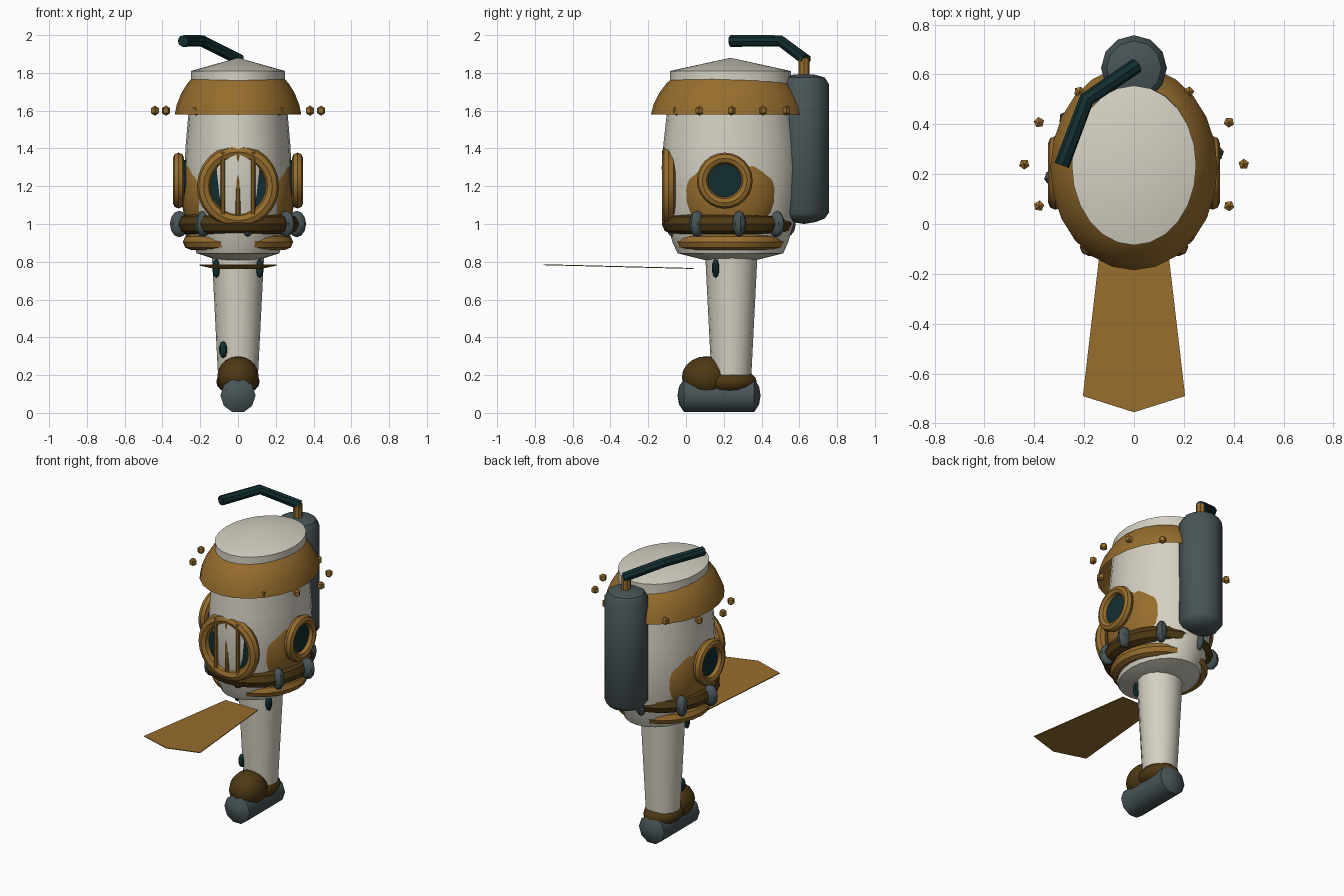
import bpy, bmesh, math
from mathutils import Matrix, Vector

if "Cube" in bpy.data.objects:
    bpy.data.objects.remove(bpy.data.objects["Cube"], do_unlink=True)


def material(name, rgb):
    m = bpy.data.materials.new(name)
    m.use_nodes = True
    m.diffuse_color = (*rgb, 1)
    m.node_tree.nodes["Principled BSDF"].inputs["Base Color"].default_value = (*rgb, 1)
    m.node_tree.nodes["Principled BSDF"].inputs["Roughness"].default_value = 0.8
    return m


CANVAS = material("pale canvas", (0.66, 0.63, 0.54))
BRASS = material("brass", (0.31, 0.155, 0.027))
LEAD = material("lead grey", (0.065, 0.09, 0.095))
TEAL = material("dark teal", (0.006, 0.027, 0.03))
LEATHER = material("brown leather", (0.075, 0.04, 0.007))

CY = 0.235  # depth of the body axis


def finish(obj, name, mat, smooth=True):
    obj.name = name
    obj.data.name = name
    obj.data.materials.clear()
    obj.data.materials.append(mat)
    if smooth:
        bpy.ops.object.select_all(action='DESELECT')
        obj.select_set(True)
        bpy.context.view_layer.objects.active = obj
        bpy.ops.object.shade_smooth_by_angle(angle=math.radians(40))
    return obj


def from_bmesh(bm, name, mat, smooth=True):
    me = bpy.data.meshes.new(name)
    bm.to_mesh(me)
    bm.free()
    obj = bpy.data.objects.new(name, me)
    bpy.context.collection.objects.link(obj)
    return finish(obj, name, mat, smooth)


def lathe(name, mat, profile, origin, scale=(1, 1), sides=24, axis='Z'):
    """Revolve (radius, height) points; axis Y lays the result along y."""
    bm = bmesh.new()
    rings = []
    for r, h in profile:
        count = sides if r > 0 else 1
        rings.append([bm.verts.new((r * scale[0] * math.cos(a), r * scale[1] * math.sin(a), h))
                      for a in (math.tau * i / sides for i in range(count))])
    for low, high in zip(rings, rings[1:]):
        for i in range(sides):
            j = (i + 1) % sides
            quad = [low[i % len(low)], low[j % len(low)], high[j % len(high)], high[i % len(high)]]
            bm.faces.new(list(dict.fromkeys(quad)))
    if axis == 'Y':
        bm.transform(Matrix.Rotation(-math.pi / 2, 4, 'X'))
    bm.transform(Matrix.Translation(origin))
    return from_bmesh(bm, name, mat)


def ball(name, mat, loc, radii, sides=16, rings=10, turn=0):
    bm = bmesh.new()
    bmesh.ops.create_uvsphere(bm, u_segments=sides, v_segments=rings, radius=1)
    bm.transform(Matrix.LocRotScale(Vector(loc), Matrix.Rotation(turn, 3, 'Z'), Vector(radii)))
    return from_bmesh(bm, name, mat)


def rod(name, mat, loc, radius, length, rot=(0, 0, 0), sides=12):
    bpy.ops.mesh.primitive_cylinder_add(vertices=sides, radius=radius, depth=length,
                                        location=loc, rotation=rot)
    return finish(bpy.context.object, name, mat)


def ring(name, mat, loc, major, minor, rot=(0, 0, 0), scale=(1, 1, 1)):
    bpy.ops.mesh.primitive_torus_add(major_segments=24, minor_segments=8, major_radius=major,
                                     minor_radius=minor, location=loc, rotation=rot)
    bpy.context.object.scale = scale
    return finish(bpy.context.object, name, mat)


# Oval body with a shallow pointed crown
lathe("body", CANVAS,
      [(0, 0.81), (0.14, 0.81), (0.28, 0.845), (0.305, 0.9), (0.335, 1.0), (0.356, 1.15),
       (0.364, 1.3), (0.355, 1.42), (0.335, 1.6), (0.32, 1.76), (0.32, 1.81), (0, 1.88)],
      (0, CY, 0), scale=(0.78, 1))

# Brass brow: open dome band around the top
lathe("helmet_brow", BRASS,
      [(1, 1.58), (0.97, 1.63), (0.9, 1.69), (0.8, 1.745), (0.73, 1.77), (0.6, 1.77)],
      (0, 0.225, 0), scale=(0.335, 0.41))

# Bolts in an oval around the brow
for i in range(12):
    a = math.tau * i / 12
    ball(f"bolt_{i + 1}", BRASS, (0.44 * math.cos(a), 0.24 + 0.335 * math.sin(a), 1.6),
         (0.025, 0.025, 0.027), sides=5, rings=3, turn=a)

# Hem ring and weighted belt
ring("hem_ring", BRASS, (0, CY, 0.905), 0.25, 0.042, scale=(1, 1.02, 1))
ring("belt", LEATHER, (0, 0.22, 1.0), 0.27, 0.053, scale=(1, 1.08, 1))
for i in range(8):
    a = math.radians(9 + 45 * i)
    ball(f"belt_weight_{i + 1}", LEAD,
         (0.315 * math.cos(a), 0.235 + 0.3 * math.sin(a), 1.0),
         (0.05, 0.037, 0.07), sides=8, rings=6, turn=a)

# Side portholes
for side, s in (("left", 1), ("right", -1)):
    turn = (0, math.pi / 2, 0)
    ball(f"{side}_port_plate", BRASS, (s * 0.13, CY, 1.18), (0.172, 0.265, 0.31), sides=24, rings=16)
    ring(f"{side}_port_ring", BRASS, (s * 0.315, 0.205, 1.23), 0.118, 0.03, rot=turn)
    rod(f"{side}_port_glass", TEAL, (s * 0.295, 0.205, 1.23), 0.11, 0.04, rot=turn, sides=20)

# Front porthole with guard bars
face_front = (math.pi / 2, 0, 0)
ring("front_port_ring", BRASS, (0, -0.092, 1.2), 0.182, 0.036, rot=face_front)
rod("front_port_glass", TEAL, (0, -0.085, 1.2), 0.165, 0.02, rot=face_front, sides=24)
for name, x in (("left", 0.08), ("middle", 0), ("right", -0.08)):
    rod(f"{name}_guard_bar", BRASS, (x, -0.115, 1.215), 0.012, 0.33, sides=8)

# Air tank, valve and hose
lathe("air_tank", LEAD,
      [(0, 1.0), (0.06, 1.01), (0.11, 1.03), (0.132, 1.06), (0.132, 1.74), (0.11, 1.775),
       (0.06, 1.79), (0, 1.795)], (0, 0.625, 0), sides=12)
rod("tank_valve", BRASS, (0, 0.625, 1.83), 0.029, 0.1, sides=8)

curve = bpy.data.curves.new("air_hose", 'CURVE')
curve.dimensions = '3D'
curve.bevel_depth = 0.031
curve.bevel_resolution = 2
curve.use_fill_caps = True
path = curve.splines.new('POLY')
path.points.add(2)
for point, co in zip(path.points, [(0.01, 0.635, 1.868), (-0.19, 0.5, 1.969), (-0.29, 0.235, 1.969)]):
    point.co = (*co, 1)
hose = bpy.data.objects.new("air_hose", curve)
bpy.context.collection.objects.link(hose)
bpy.ops.object.select_all(action='DESELECT')
hose.select_set(True)
bpy.context.view_layer.objects.active = hose
bpy.ops.object.convert(target='MESH')
finish(bpy.context.object, "air_hose", TEAL)

# Single leg with teal patches
lathe("leg", CANVAS, [(0, 0.2), (0.106, 0.2), (0.138, 0.83), (0, 0.83)], (0, 0.24, 0), sides=16)
for name, loc, size in (("left_patch", (0.115, 0.157, 0.765), (0.022, 0.02, 0.05)),
                        ("right_patch", (-0.115, 0.157, 0.765), (0.022, 0.02, 0.05)),
                        ("shin_patch", (-0.078, 0.152, 0.335), (0.023, 0.02, 0.045))):
    ball(name, TEAL, loc, size, sides=8, rings=5)

# Boot: leather upper on a rounded lead sole
ball("boot_toe", LEATHER, (0, 0.11, 0.19), (0.11, 0.132, 0.11))
ball("boot_heel", LEATHER, (0, 0.23, 0.165), (0.115, 0.145, 0.07))
lathe("boot_sole", LEAD,
      [(0, -0.045), (0.05, -0.037), (0.093, -0.01), (0.093, 0.36), (0.05, 0.387), (0, 0.395)],
      (0, 0, 0.092), sides=10, axis='Y')

# Flat fin reaching forward from the hem
bm = bmesh.new()
outline = [(-0.12, 0.04), (-0.205, -0.69), (0, -0.755), (0.205, -0.69), (0.12, 0.04)]
base = bm.faces.new([bm.verts.new((x, y, 0.763 - 0.025 * y)) for x, y in outline])
top = bmesh.ops.extrude_face_region(bm, geom=[base])["geom"]
bmesh.ops.translate(bm, vec=(0, 0, 0.005), verts=[v for v in top if isinstance(v, bmesh.types.BMVert)])
bmesh.ops.recalc_face_normals(bm, faces=bm.faces)
from_bmesh(bm, "front_fin", BRASS, smooth=False)
